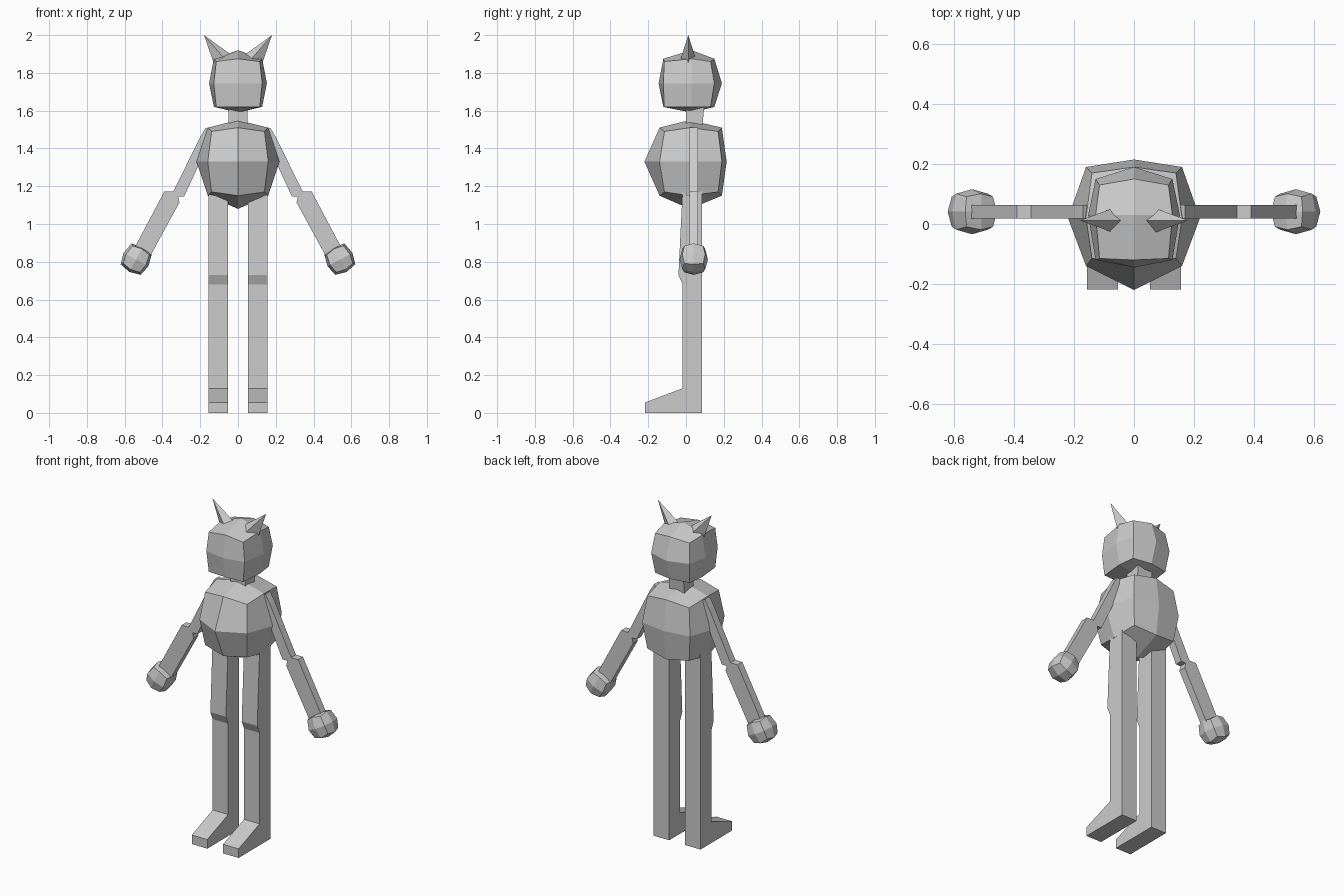
import bpy, bmesh
from mathutils import Vector, Matrix

old = bpy.data.objects.get("Cube")
if old:
    bpy.data.objects.remove(old, do_unlink=True)

grey = bpy.data.materials.new("plain_grey")
grey.use_nodes = True
colour = (0.6, 0.6, 0.6, 1)
grey.diffuse_color = colour
grey.node_tree.nodes["Principled BSDF"].inputs["Base Color"].default_value = colour


def finish(name, bm):
    bmesh.ops.recalc_face_normals(bm, faces=bm.faces)
    mesh = bpy.data.meshes.new(name)
    bm.to_mesh(mesh)
    bm.free()
    mesh.materials.append(grey)
    obj = bpy.data.objects.new(name, mesh)
    bpy.context.collection.objects.link(obj)
    return obj


def puffed_cube(name, center, low, high, matrix=Matrix()):
    """Cube of 2 x 2 faces per side; low/high hold (corner, edge, face) reach per axis."""
    bm = bmesh.new()
    bmesh.ops.create_cube(bm, size=2)
    bmesh.ops.subdivide_edges(bm, edges=bm.edges[:], cuts=1, use_grid_fill=True)
    for v in bm.verts:
        signs = [round(c) for c in v.co]
        kind = signs.count(0)
        v.co = [(high if s > 0 else low)[i][kind] * s for i, s in enumerate(signs)]
        v.co = matrix @ v.co + Vector(center)
    return finish(name, bm)


def extrude_profile(name, points, axis, start, end):
    """Prism from a closed outline; axis is the extrusion direction (0 = x, 1 = y)."""
    bm = bmesh.new()
    rings = []
    for d in (start, end):
        ring = []
        for a, z in points:
            ring.append(bm.verts.new((d, a, z) if axis == 0 else (a, d, z)))
        rings.append(ring)
        bm.faces.new(ring)
    n = len(points)
    for i in range(n):
        j = (i + 1) % n
        bm.faces.new((rings[0][i], rings[0][j], rings[1][j], rings[1][i]))
    return finish(name, bm)


# Torso and head
puffed_cube("torso", (0, 0.02, 1.33),
            [(.14, .16, .22), (.134, .16, .24), (.16, .18, .25)],
            [(.14, .16, .22), (.15, .17, .195), (.16, .18, .22)])
head = puffed_cube("head", (0, 0.03, 1.745),
                   [(.115, .128, .153), (.145, .15, .175), (.125, .125, .155)],
                   [(.115, .128, .153), (.1, .12, .16), (.115, .13, .175)])

# Neck
extrude_profile("neck", [(0, 1.5), (.085, 1.5), (.1, 1.66), (0, 1.66)], 0, -.05, .05)

leg_outline = [(.085, 0), (.085, 1.24), (-.015, 1.24), (-.04, .73), (-.018, .68),
               (-.018, .13), (-.218, .055), (-.218, 0)]
arm_outline = [(.13, 1.48), (.17, 1.51), (.2, 1.46), (.343, 1.172), (.39, 1.172),
               (.55, .87), (.47, .82), (.31, 1.114), (.317, 1.146), (.285, 1.146),
               (.2, 1.33)]
ear_base = [(.13, .012, 1.855), (.05, .06, 1.85), (.035, .012, 1.895), (.05, -.036, 1.85)]

for side, s in (("left", 1), ("right", -1)):
    # Leg with foot
    extrude_profile(side + "_leg", leg_outline, 0, s * .053, s * .157)

    # Arm
    extrude_profile(side + "_arm", [(s * x, z) for x, z in arm_outline], 1, .018, .064)

    # Hand, tilted along the forearm
    tilt = Matrix.Rotation(-s * .49, 3, 'Y')
    reach = (.05, .06, .075)
    puffed_cube(side + "_hand", (s * .54, .041, .812), [reach] * 3,
                [reach, reach, (.055, .065, .07)], tilt)

    # Ear
    bm = bmesh.new()
    tip = bm.verts.new((s * .18, .012, 2))
    base = [bm.verts.new((s * x, y, z)) for x, y, z in ear_base]
    for i in range(4):
        bm.faces.new((base[i], base[(i + 1) % 4], tip))
    bm.faces.new(base)
    finish(side + "_ear", bm)
